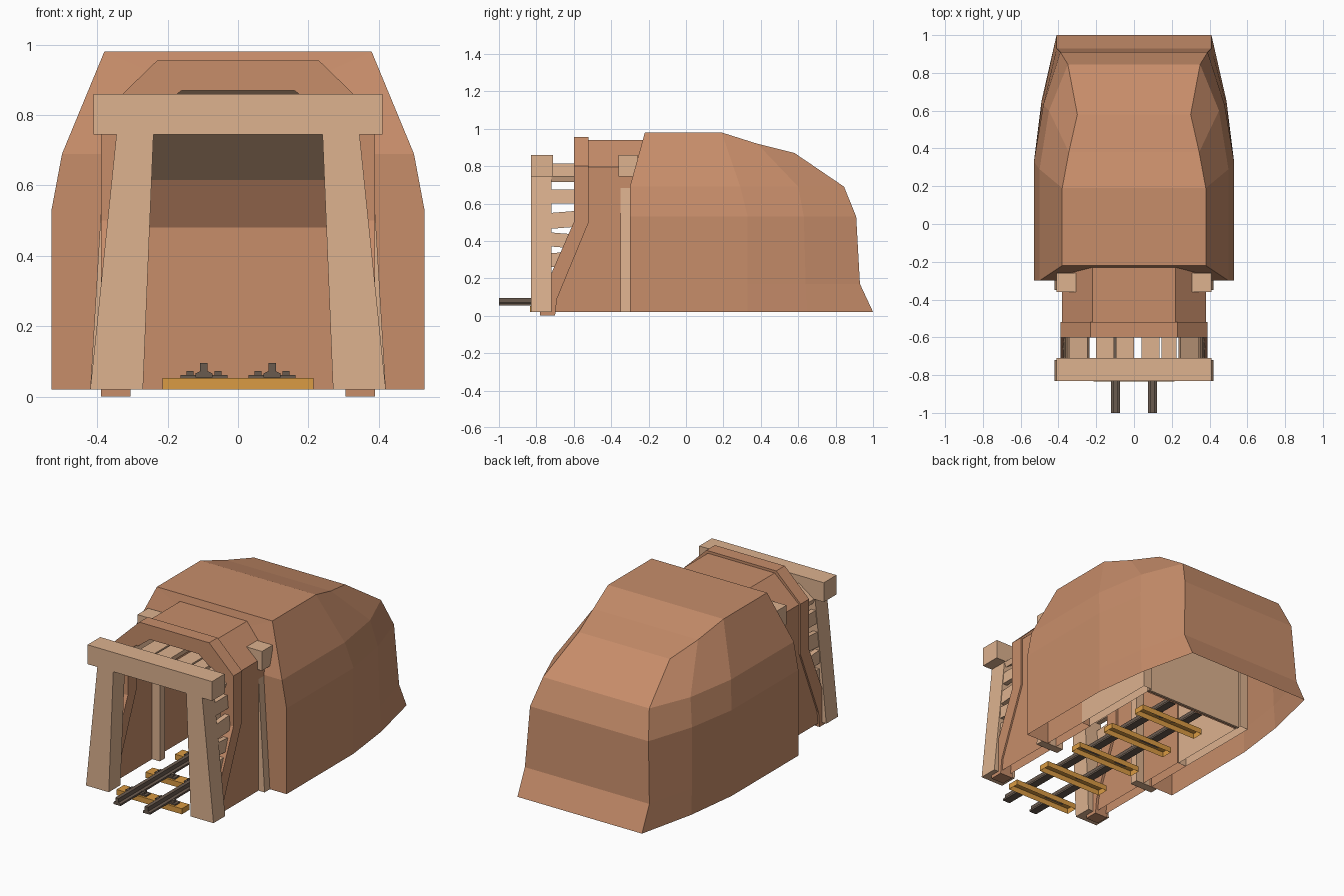
import bpy, bmesh, math

if "Cube" in bpy.data.objects:
    bpy.data.objects.remove(bpy.data.objects["Cube"])


def mat(name, rgb):
    m = bpy.data.materials.new(name)
    lin = [((c / 255 + 0.055) / 1.055) ** 2.4 for c in rgb]
    m.diffuse_color = (*lin, 1)
    m.use_nodes = True
    m.node_tree.nodes["Principled BSDF"].inputs["Base Color"].default_value = m.diffuse_color
    return m


ROCK = mat("rock_brown", (199, 141, 106))
WOOD = mat("timber_tan", (221, 178, 143))
SLEEPER = mat("sleeper_ochre", (218, 155, 67))
IRON = mat("rail_iron", (106, 91, 79))


def build(name, verts, faces, material):
    bm = bmesh.new()
    vs = [bm.verts.new(v) for v in verts]
    for f in faces:
        bm.faces.new([vs[i] for i in f])
    bmesh.ops.recalc_face_normals(bm, faces=bm.faces)
    me = bpy.data.meshes.new(name)
    bm.to_mesh(me)
    bm.free()
    me.materials.append(material)
    ob = bpy.data.objects.new(name, me)
    bpy.context.collection.objects.link(ob)
    return ob


def open_bottom(ob):
    """Remove the faces that rest on the ground."""
    bm = bmesh.new()
    bm.from_mesh(ob.data)
    low = [f for f in bm.faces if f.normal.z < -.9 and f.calc_center_median().z < .03]
    bmesh.ops.delete(bm, geom=low, context='FACES')
    bm.to_mesh(ob.data)
    bm.free()


def prism(name, pts, y0, y1, material, tilt=0):
    """Extrude an x-z outline along y; tilt raises it along its length."""
    n = len(pts)
    verts = [(x, y, z + tilt * (y - y0)) for y in (y0, y1) for x, z in pts]
    faces = [list(range(n)), list(range(n, 2 * n))[::-1]]
    faces += [(i, (i + 1) % n, n + (i + 1) % n, n + i) for i in range(n)]
    return build(name, verts, faces, material)


def rect(x0, x1, z0, z1):
    return [(x0, z0), (x1, z0), (x1, z1), (x0, z1)]


def mirrored(half):
    return half + [(-p[0], *p[1:]) for p in reversed(half)]


def arch(name, outer, inner, front, back, material):
    """Thick arch from half outlines; front and back give y per point."""
    n = 2 * len(outer)
    fy, by = front + front[::-1], back + back[::-1]
    o, i = mirrored(outer), mirrored(inner)
    verts = []
    for prof, ys in ((o, fy), (i, fy), (i, by), (o, by)):
        verts += [(p[0], y, p[1]) for p, y in zip(prof, ys)]
    faces = []
    for k in range(4):
        a, b = k * n, ((k + 1) % 4) * n
        faces += [(a + j, a + j + 1, b + j + 1, b + j) for j in range(n - 1)]
    faces += [(0, n, 2 * n, 3 * n), (n - 1, 2 * n - 1, 3 * n - 1, 4 * n - 1)]
    return build(name, verts, faces, material)


# Hill: open-bottomed shell, half levels from the door edge round to the back corner
levels = [
    [(.36, -.30, .02), (.53, -.30, .02), (.53, .33, .02), (.49, .65, .02), (.41, 1.0, .02)],
    [(.36, -.30, .17), (.53, -.30, .17), (.53, .33, .17), (.487, .64, .17), (.41, .93, .17)],
    [(.36, -.30, .53), (.53, -.30, .53), (.53, .33, .53), (.48, .63, .53), (.39, .91, .53)],
    [(.36, -.30, .69), (.50, -.30, .69), (.50, .29, .69), (.45, .60, .69), (.35, .845, .69)],
    [(.20, -.24, .90), (.38, -.22, .98), (.38, .19, .98), (.345, .38, .92), (.30, .58, .87)],
]
verts = [v for lv in levels for v in mirrored(lv)]
faces = [(r * 10 + c, r * 10 + c + 1, r * 10 + c + 11, r * 10 + c + 10)
         for r in range(4) for c in range(9)]
faces += [(40 + c, 41 + c, 48 - c, 49 - c) for c in range(4)]
build("hill", verts, faces, ROCK)

# Tunnel body, its timbered inner length, and the flared portal ring in front
tunnel = arch("tunnel_shell",
              [(.38, .02), (.38, .09), (.38, .50), (.38, .795), (.22, .94)],
              [(.32, .02), (.32, .09), (.32, .50), (.32, .765), (.17, .88)],
              [-.72, -.71, -.54, -.54, -.54], [0] * 5, ROCK)
inner = arch("inner_tunnel",
             [(.38, .02), (.38, .70), (.24, .84)], [(.325, .02), (.325, .67), (.21, .80)],
             [0] * 3, [.54] * 3, WOOD)
for ob in (tunnel, inner):
    open_bottom(ob)
arch("portal_ring",
     [(.39, 0), (.39, .09), (.39, .50), (.39, .80), (.23, .955)],
     [(.305, 0), (.305, .09), (.305, .50), (.305, .76), (.16, .87)],
     [-.78, -.78, -.60, -.60, -.60], [-.70, -.69, -.52, -.52, -.52], ROCK)

# Rubble end of the tunnel, with a timber roof sloping down to it
end = [(.50, .02), (.50, .48), (.42, .615)]
build("tunnel_end_wall", [(s * .325, y, z) for y, z in end for s in (-1, 1)],
      [(0, 1, 3, 2), (2, 3, 5, 4)], ROCK)
build("tunnel_end_roof",
      [(s * x, y, z) for x, y, z in ((.325, .42, .615), (.325, .15, .77), (.17, -.04, .88))
       for s in (-1, 1)], [(0, 1, 3, 2), (2, 3, 5, 4)], WOOD)
prism("tunnel_back_boards", mirrored([(.33, .02), (.33, .67), (.22, .81)]), .51, .525, WOOD)

# Timber frames: one at the mouth, one against the hill
for tag, y0, y1, top_out, top_in in (("front", -.83, -.72, .345, .24),
                                     ("rear", -.35, -.30, .376, .27)):
    for s in (-1, 1):
        prism(tag + "_post", [(s * .42, .02), (s * .27, .02), (s * top_in, .75),
                              (s * top_out, .75)], y0, y1, WOOD)
prism("front_beam", rect(-.41, .41, .745, .86), -.83, -.71, WOOD)
prism("rear_beam", rect(-.41, .41, .745, .86), -.36, -.26, WOOD)

# Lining boards: roof, haunches and sides leaning with the posts
for x0, x1 in ((-.20, -.105), (-.095, 0), (.04, .135), (.145, .225)):
    prism("roof_board", rect(x0, x1, .79, .815), -.72, .0, WOOD)
for s in (-1, 1):
    prism("haunch_board", [(s * .235, .78), (s * .245, .815), (s * .345, .745),
                           (s * .335, .715)], -.72, -.45, WOOD)
    for z0, z1, tilt in ((.60, .675, 0), (.465, .55, .08), (.37, .445, -.08),
                         (.26, .335, .06), (.13, .21, 0)):
        a, b = (.417 - .1 * z for z in (z0, z1))
        a, b = min(a, .377), min(b, .375)
        prism("side_board", [(s * a, z0), (s * b, z1), (s * (b - .03), z1),
                             (s * (a - .03), z0)], -.72, -.53, WOOD, tilt)

# Sleepers, open underneath, with rail plates and spikes
for y in (-.80, -.53, -.25, .03, .30):
    open_bottom(prism("sleeper", rect(-.215, .215, .02, .053), y - .035, y + .035, SLEEPER))
    for s in (-1, 1):
        c = s * .097
        prism("rail_plate", rect(c - .067, c + .067, .053, .061), y - .022, y + .022, IRON)
        for d in (-.04, .04):
            prism("rail_spike", rect(c + d - .01, c + d + .01, .06, .073),
                  y - .01, y + .01, IRON)

# Rails with a wide foot and narrow head
for s in (-1, 1):
    half = [(.024, .055), (.024, .066), (.011, .072), (.011, .096)]
    prism("rail", [(x + s * .097, z) for x, z in mirrored(half)], -1.0, .45, IRON)
